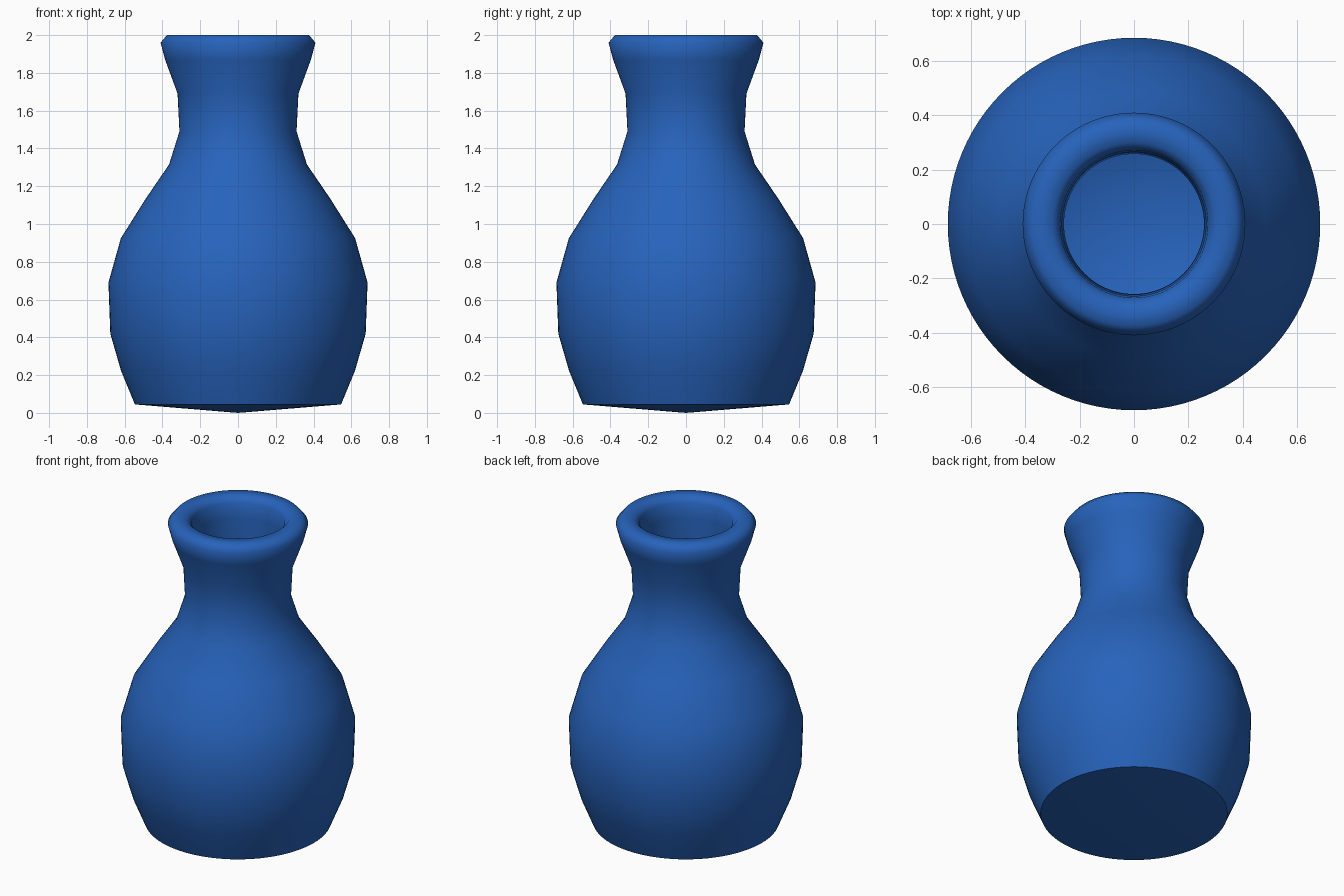
import bpy, bmesh, math

if "Cube" in bpy.data.objects:
    bpy.data.objects.remove(bpy.data.objects["Cube"])

# Outer wall (foot to rim), then inner wall (rim to floor): radius, height
OUTER = [(0, 0.0), (0.546, 0.045), (0.62, 0.225), (0.676, 0.42), (0.686, 0.69),
         (0.62, 0.925), (0.488, 1.135), (0.365, 1.315), (0.31, 1.49),
         (0.32, 1.69), (0.386, 1.87), (0.41, 1.96), (0.376, 2.0)]
INNER = [(0.30, 2.0), (0.272, 1.965), (0.265, 1.87), (0.262, 1.69), (0.258, 1.49),
         (0.31, 1.30), (0.43, 1.12), (0.56, 0.91), (0.625, 0.69), (0.615, 0.43),
         (0.56, 0.24), (0.49, 0.11), (0, 0.07)]

# Revolve the profile into a closed, hollow vase
bm = bmesh.new()
verts = [bm.verts.new((r, 0, z)) for r, z in OUTER + INNER]
edges = [bm.edges.new(pair) for pair in zip(verts, verts[1:])]
bmesh.ops.spin(bm, geom=verts + edges, cent=(0, 0, 0), axis=(0, 0, 1),
               angle=math.tau, steps=96, use_duplicate=False)
bmesh.ops.remove_doubles(bm, verts=bm.verts, dist=1e-4)
bmesh.ops.recalc_face_normals(bm, faces=bm.faces)
mesh = bpy.data.meshes.new("vase")
bm.to_mesh(mesh)
bm.free()
vase = bpy.data.objects.new("vase", mesh)
bpy.context.collection.objects.link(vase)

# Blue glaze
blue = bpy.data.materials.new("blue glaze")
blue.diffuse_color = (0.02, 0.125, 0.5, 1)
blue.use_nodes = True
blue.node_tree.nodes["Principled BSDF"].inputs["Base Color"].default_value = blue.diffuse_color
mesh.materials.append(blue)

# Smooth body with a crisp foot edge
bpy.context.view_layer.objects.active = vase
vase.select_set(True)
bpy.ops.object.shade_smooth_by_angle(angle=math.radians(59))
